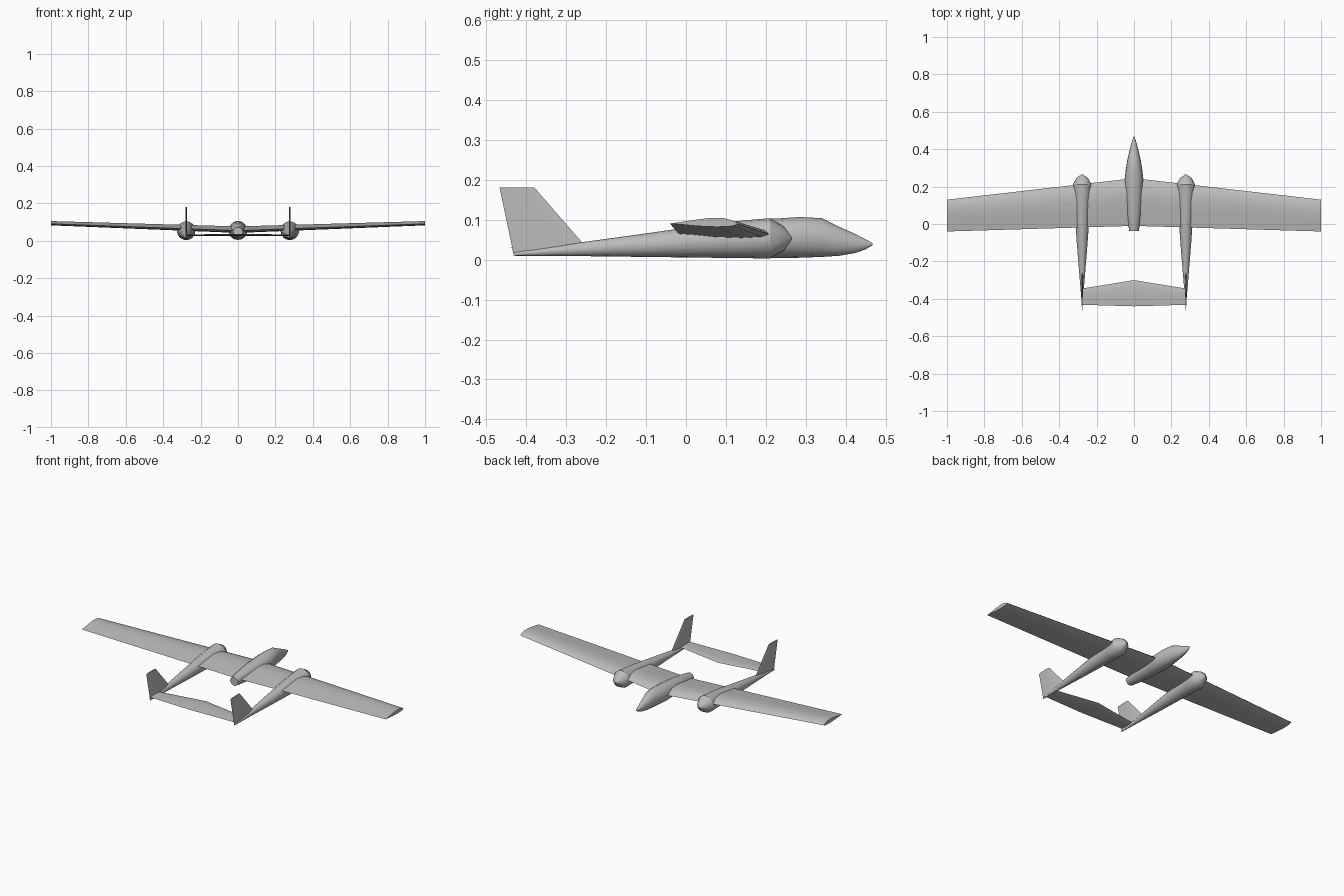
import bpy
import bmesh
import math
from mathutils import Vector

cube = bpy.data.objects.get("Cube")
if cube:
    bpy.data.objects.remove(cube)

grey = bpy.data.materials.new("light grey")
grey.use_nodes = True
colour = (0.5, 0.5, 0.5, 1)
grey.diffuse_color = colour
grey.node_tree.nodes["Principled BSDF"].inputs["Base Color"].default_value = colour


def loft(name, rings, smooth=30):
    """Skin a list of closed rings and cap both ends."""
    bm = bmesh.new()
    loops = [[bm.verts.new(p) for p in ring] for ring in rings]
    n = len(loops[0])
    for a, b in zip(loops, loops[1:]):
        for i in range(n):
            j = (i + 1) % n
            bm.faces.new((a[i], a[j], b[j], b[i]))
    bm.faces.new(loops[0])
    bm.faces.new(loops[-1])
    bmesh.ops.recalc_face_normals(bm, faces=bm.faces)
    mesh = bpy.data.meshes.new(name)
    bm.to_mesh(mesh)
    bm.free()
    mesh.materials.append(grey)
    obj = bpy.data.objects.new(name, mesh)
    bpy.context.collection.objects.link(obj)
    bpy.ops.object.select_all(action="DESELECT")
    obj.select_set(True)
    bpy.context.view_layer.objects.active = obj
    bpy.ops.object.shade_smooth_by_angle(angle=math.radians(smooth))
    return obj


def body(name, x, stations, sides=16):
    """Round body along y; each station is y, half width, bottom, top."""
    rings = []
    for y, w, low, top in stations:
        mid, h = (low + top) / 2, (top - low) / 2
        angles = [math.tau * i / sides for i in range(sides)]
        rings.append([(x + w * math.cos(a), y, mid + h * math.sin(a)) for a in angles])
    return loft(name, rings)


# Chord position from the leading edge, and height as a share of thickness
WING_SECTION = [(0, 0), (0.05, 0.4), (0.2, 0.8), (0.4, 0.85), (0.65, 0.55), (1, 0.08),
                (0.85, -0.02), (0.6, -0.25), (0.3, -0.35), (0.08, -0.25)]
THIN_SECTION = [(0, 0), (0.08, 0.3), (0.3, 0.5), (0.7, 0.3), (1, 0),
                (0.7, -0.3), (0.3, -0.5), (0.08, -0.3)]


def surface(name, section, stations, side=Vector((0, 0, 1))):
    """Aerofoil surface; each station is leading edge, trailing y, thickness."""
    rings = []
    for lead, trail, thick in stations:
        lead = Vector(lead)
        rings.append([lead + Vector((0, (trail - lead.y) * c, 0)) + side * (h * thick)
                      for c, h in section])
    return loft(name, rings)


# Central pod with a raised canopy line
body("fuselage_pod", 0, [
    (-0.037, 0.026, 0.022, 0.072), (0.02, 0.034, 0.015, 0.083),
    (0.12, 0.044, 0.008, 0.096), (0.2, 0.049, 0.005, 0.102),
    (0.24, 0.05, 0.004, 0.104), (0.285, 0.045, 0.005, 0.107),
    (0.34, 0.036, 0.007, 0.104), (0.385, 0.026, 0.010, 0.082),
    (0.425, 0.016, 0.017, 0.064), (0.45, 0.009, 0.026, 0.051),
    (0.467, 0.002, 0.036, 0.042)])

# Main wing with dihedral
surface("main_wing", WING_SECTION, [
    ((-1, 0.13, 0.089), -0.04, 0.019), ((0, 0.245, 0.052), -0.01, 0.029),
    ((1, 0.13, 0.089), -0.04, 0.019)])

# Tailplane between the booms
surface("tailplane", THIN_SECTION, [
    ((-0.277, -0.345, 0.03), -0.432, 0.008), ((0, -0.3, 0.03), -0.44, 0.012),
    ((0.277, -0.345, 0.03), -0.432, 0.008)])

# Tail booms and fins
for label, x in (("left", 0.277), ("right", -0.277)):
    body(label + "_boom", x, [
        (-0.432, 0.002, 0.010, 0.018), (-0.26, 0.016, 0.009, 0.044),
        (-0.1, 0.029, 0.007, 0.066), (0.06, 0.04, 0.005, 0.089),
        (0.15, 0.046, 0.004, 0.099), (0.21, 0.05, 0.003, 0.104),
        (0.245, 0.032, 0.022, 0.084), (0.266, 0.002, 0.051, 0.055)])
    surface(label + "_fin", THIN_SECTION, [
        ((x, -0.23, 0.012), -0.432, 0.010), ((x, -0.26, 0.043), -0.438, 0.010),
        ((x, -0.38, 0.181), -0.467, 0.008)], Vector((1, 0, 0)))
